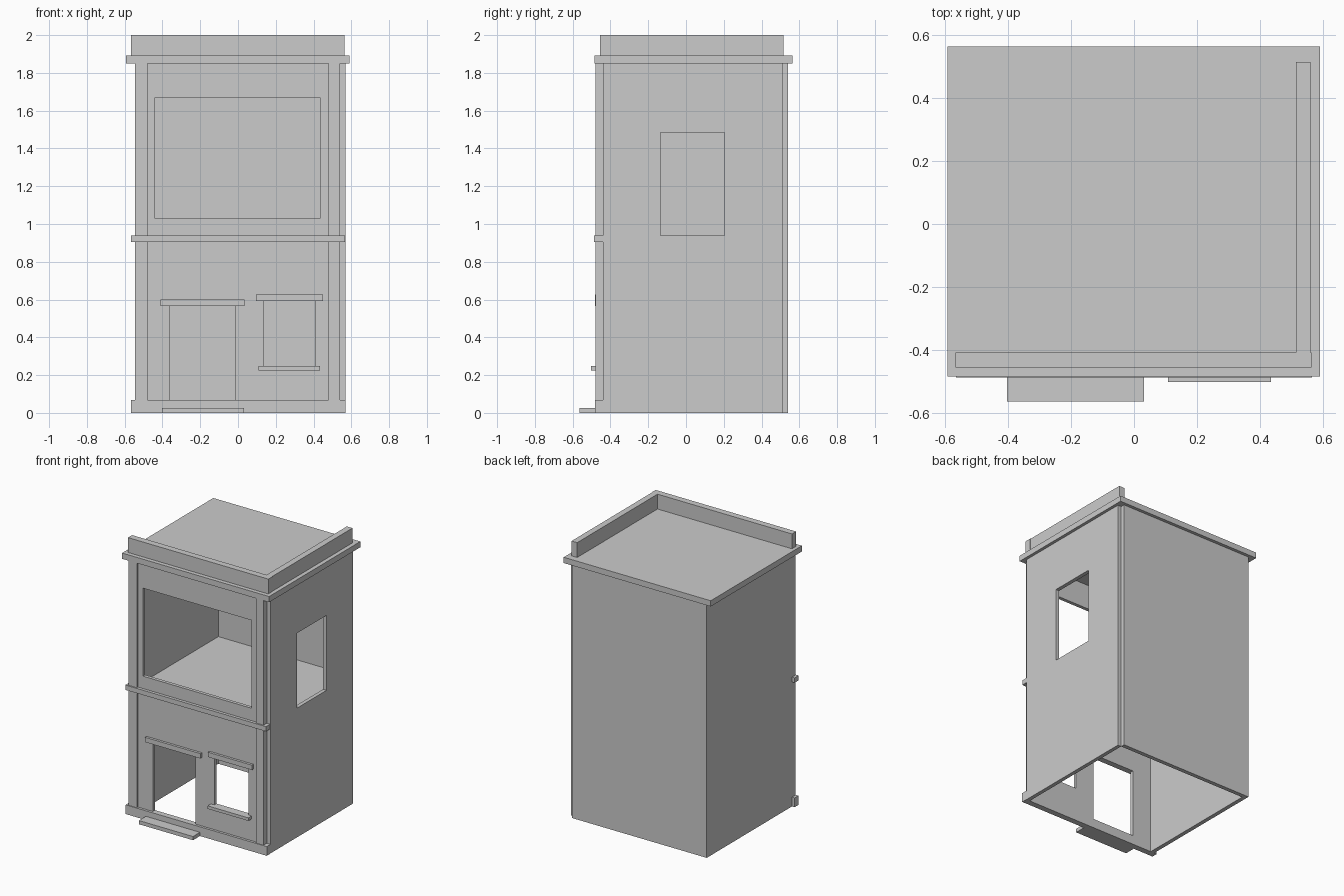
import bpy

if "Cube" in bpy.data.objects:
    bpy.data.objects.remove(bpy.data.objects["Cube"])

# Single flat colour
grey = bpy.data.materials.new("light grey")
grey.diffuse_color = (0.6, 0.6, 0.6, 1)
grey.use_nodes = True
grey.node_tree.nodes["Principled BSDF"].inputs["Base Color"].default_value = grey.diffuse_color


def box(name, x, y, z):
    """Axis-aligned box from (min, max) ranges."""
    bpy.ops.mesh.primitive_cube_add(size=1)
    ob = bpy.context.object
    ob.name = name
    ob.location = [(a + b) / 2 for a, b in (x, y, z)]
    ob.scale = [b - a for a, b in (x, y, z)]
    bpy.ops.object.transform_apply(location=True, rotation=False, scale=True)
    ob.data.materials.append(grey)
    return ob


TOP, FLOOR = 1.85, 0.925
PANEL = (-0.465, -0.44)     # front wall depth
TRIM = (-0.483, -0.44)      # raised trim depth
RIGHT = (0.54, 0.568)       # right wall thickness

# Back, left and lower right walls
box("back_wall", (-0.545, 0.54), (0.51, 0.54), (0, TOP))
box("left_wall", (-0.545, -0.515), (-0.44, 0.51), (0, TOP))
box("right_wall_lower", RIGHT, (-0.44, 0.51), (0, FLOOR))

# Upper right wall around its window
box("right_wall_front", RIGHT, (-0.44, -0.135), (FLOOR, TOP))
box("right_wall_back", RIGHT, (0.205, 0.51), (FLOOR, TOP))
box("right_wall_header", RIGHT, (-0.135, 0.205), (1.485, TOP))
box("right_window_sill", RIGHT, (-0.135, 0.205), (FLOOR, 0.94))

# Upper floor
box("upper_floor", (-0.515, 0.54), (-0.44, 0.51), (0.905, FLOOR))

# Front corner posts
for side, x in (("left", (-0.545, -0.48)), ("right", (0.48, 0.54))):
    box(f"front_post_{side}", x, (-0.478, -0.44), (0, TOP))

# Upper front wall around the wide opening
box("upper_front_left", (-0.48, -0.44), PANEL, (0.94, TOP))
box("upper_front_right", (0.435, 0.48), PANEL, (0.94, TOP))
box("upper_front_header", (-0.44, 0.435), PANEL, (1.67, TOP))
box("upper_front_sill", (-0.44, 0.435), PANEL, (0.94, 1.03))

# Lower front wall around the door and window
box("lower_front_left", (-0.48, -0.36), PANEL, (0.065, 0.905))
box("lower_front_middle", (-0.015, 0.135), PANEL, (0.065, 0.905))
box("lower_front_right", (0.41, 0.48), PANEL, (0.065, 0.905))
box("door_header", (-0.36, -0.015), PANEL, (0.57, 0.905))
box("window_header", (0.135, 0.41), PANEL, (0.60, 0.905))
box("window_apron", (0.135, 0.41), PANEL, (0.065, 0.235))

# Front trim: base, middle band, lintels, sill and doorstep
box("base_trim", (-0.566, 0.57), TRIM, (0, 0.067))
box("middle_band", (-0.566, 0.566), (-0.487, -0.44), (0.905, 0.94))
box("door_lintel", (-0.41, 0.035), TRIM, (0.565, 0.60))
box("window_lintel", (0.095, 0.45), TRIM, (0.592, 0.627))
box("window_sill", (0.108, 0.435), (-0.502, -0.44), (0.225, 0.247))
box("doorstep", (-0.403, 0.032), (-0.563, -0.48), (0, 0.027))

# Roof slab and parapets
box("roof_slab", (-0.593, 0.59), (-0.485, 0.563), (TOP, 1.892))
box("parapet_front", (-0.567, 0.563), (-0.455, -0.408), (1.892, 2.0))
box("parapet_right", (0.515, 0.56), (-0.408, 0.515), (1.892, 2.0))
